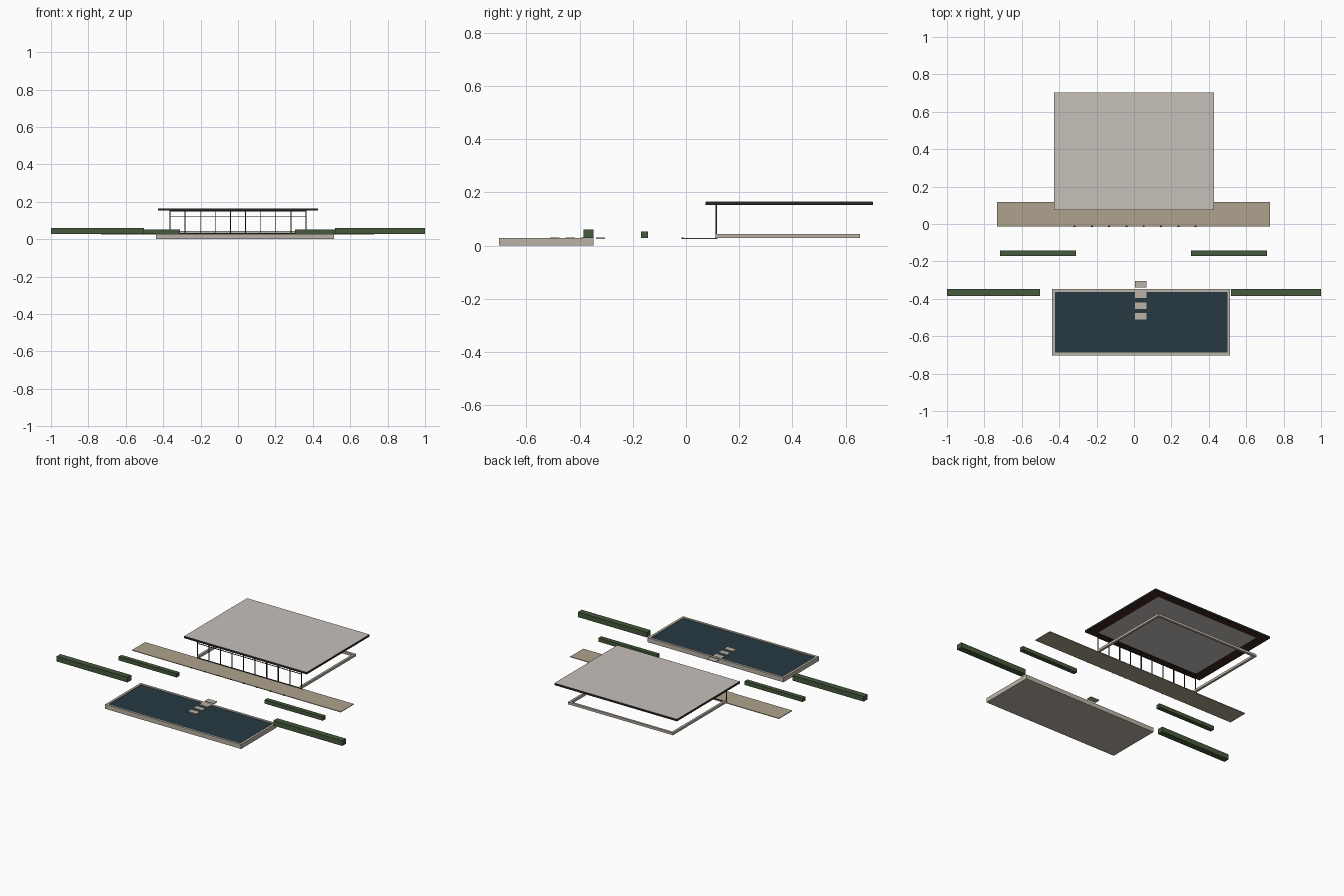
import bpy
import bmesh

if "Cube" in bpy.data.objects:
    bpy.data.objects.remove(bpy.data.objects["Cube"])


def material(name, r, g, b):
    m = bpy.data.materials.new(name)
    m.diffuse_color = (r, g, b, 1)
    m.use_nodes = True
    m.node_tree.nodes["Principled BSDF"].inputs["Base Color"].default_value = m.diffuse_color
    return m


STONE = material("pale_stone", 0.50, 0.45, 0.38)
DECK = material("deck_stone", 0.42, 0.36, 0.27)
WATER = material("water", 0.02, 0.04, 0.055)
HEDGE = material("hedge_green", 0.06, 0.10, 0.045)
DARK = material("dark_metal", 0.02, 0.02, 0.022)
WOOD = material("soffit_wood", 0.05, 0.02, 0.012)
ROOF = material("roof_membrane", 0.57, 0.53, 0.49)


def box(name, x0, x1, y0, y1, z0, z1, mat):
    bm = bmesh.new()
    bmesh.ops.create_cube(bm, size=1)
    for v in bm.verts:
        v.co = (x1 if v.co.x > 0 else x0,
                y1 if v.co.y > 0 else y0,
                z1 if v.co.z > 0 else z0)
    me = bpy.data.meshes.new(name)
    bm.to_mesh(me)
    bm.free()
    me.materials.append(mat)
    ob = bpy.data.objects.new(name, me)
    bpy.context.collection.objects.link(ob)
    return ob


def ring(name, x0, x1, y0, y1, z0, z1, w, mat, front=True):
    # four walls round a rectangle; w = (side, front, back) widths
    s, f, b = w
    if front:
        box(name + "_front", x0, x1, y0, y0 + f, z0, z1, mat)
    box(name + "_back", x0, x1, y1 - b, y1, z0, z1, mat)
    ya = y0 + f if front else y0
    box(name + "_left", x0, x0 + s, ya, y1 - b, z0, z1, mat)
    box(name + "_right", x1 - s, x1, ya, y1 - b, z0, z1, mat)


# Pool: coping walls, floor and water
PX0, PX1, PY0, PY1 = -0.438, 0.514, -0.703, -0.348
ring("pool_wall", PX0, PX1, PY0, PY1, 0, 0.028, (0.015, 0.015, 0.015), STONE)
box("pool_floor", PX0 + 0.015, PX1 - 0.015, PY0 + 0.015, PY1 - 0.015, 0, 0.004, STONE)
box("pool_water", PX0 + 0.015, PX1 - 0.015, PY0 + 0.015, PY1 - 0.015, 0.004, 0.024, WATER)

# Stepping stones leading into the pool
for i in range(4):
    y = -0.321 - 0.0572 * i
    box(f"stepping_stone_{i + 1}", 0.005, 0.067, y - 0.018, y + 0.017, 0.0245, 0.0295, STONE)

# Hedges
box("long_hedge_left", -1.0, -0.503, -0.386, -0.348, 0.028, 0.06, HEDGE)
box("long_hedge_right", 0.518, 1.0, -0.386, -0.348, 0.028, 0.06, HEDGE)
box("short_hedge_left", -0.716, -0.31, -0.17, -0.142, 0.028, 0.052, HEDGE)
box("short_hedge_right", 0.306, 0.712, -0.17, -0.142, 0.028, 0.052, HEDGE)

# Terrace with a row of small ground lights along its front edge
box("terrace", -0.733, 0.728, -0.013, 0.118, 0.025, 0.029, DECK)
for i in range(8):
    x = -0.318 + 0.0925 * i
    box(f"ground_light_{i + 1}", x - 0.005, x + 0.005, -0.016, -0.009, 0.0255, 0.030, DARK)

# Low base wall on three sides of the house
ring("base_wall", -0.367, 0.367, 0.112, 0.655, 0.029, 0.044, (0.014, 0.004, 0.014), STONE, front=False)

# Window front: mullions and rails
for i in range(10):
    x = -0.364 + 0.728 * i / 9
    t = 0.0022
    box(f"mullion_{i + 1}", x - t, x + t, 0.111, 0.116, 0.029, 0.152, DARK)
for name, z, t in (("sill_rail", 0.031, 0.002), ("transom_rail", 0.122, 0.0015), ("head_rail", 0.150, 0.002)):
    box(name, -0.365, 0.365, 0.1115, 0.1155, z - t, z + t, DARK)

# Roof: fascia band, wooden soffit around a ceiling, flat top
RX, RY0, RY1 = 0.429, 0.074, 0.703
ring("roof_fascia", -RX, RX, RY0, RY1, 0.152, 0.163, (0.006, 0.006, 0.006), DARK)
ring("soffit", -RX + 0.006, RX - 0.006, RY0 + 0.006, RY1 - 0.006, 0.1525, 0.159,
     (0.056, 0.034, 0.042), WOOD)
box("ceiling", -0.367, 0.367, 0.114, 0.655, 0.154, 0.159, ROOF)
box("roof_top", -RX + 0.001, RX - 0.001, RY0 + 0.001, RY1 - 0.001, 0.159, 0.165, ROOF)
ring("roof_edge", -RX, RX, RY0, RY1, 0.159, 0.1645, (0.002, 0.002, 0.002), DARK)
